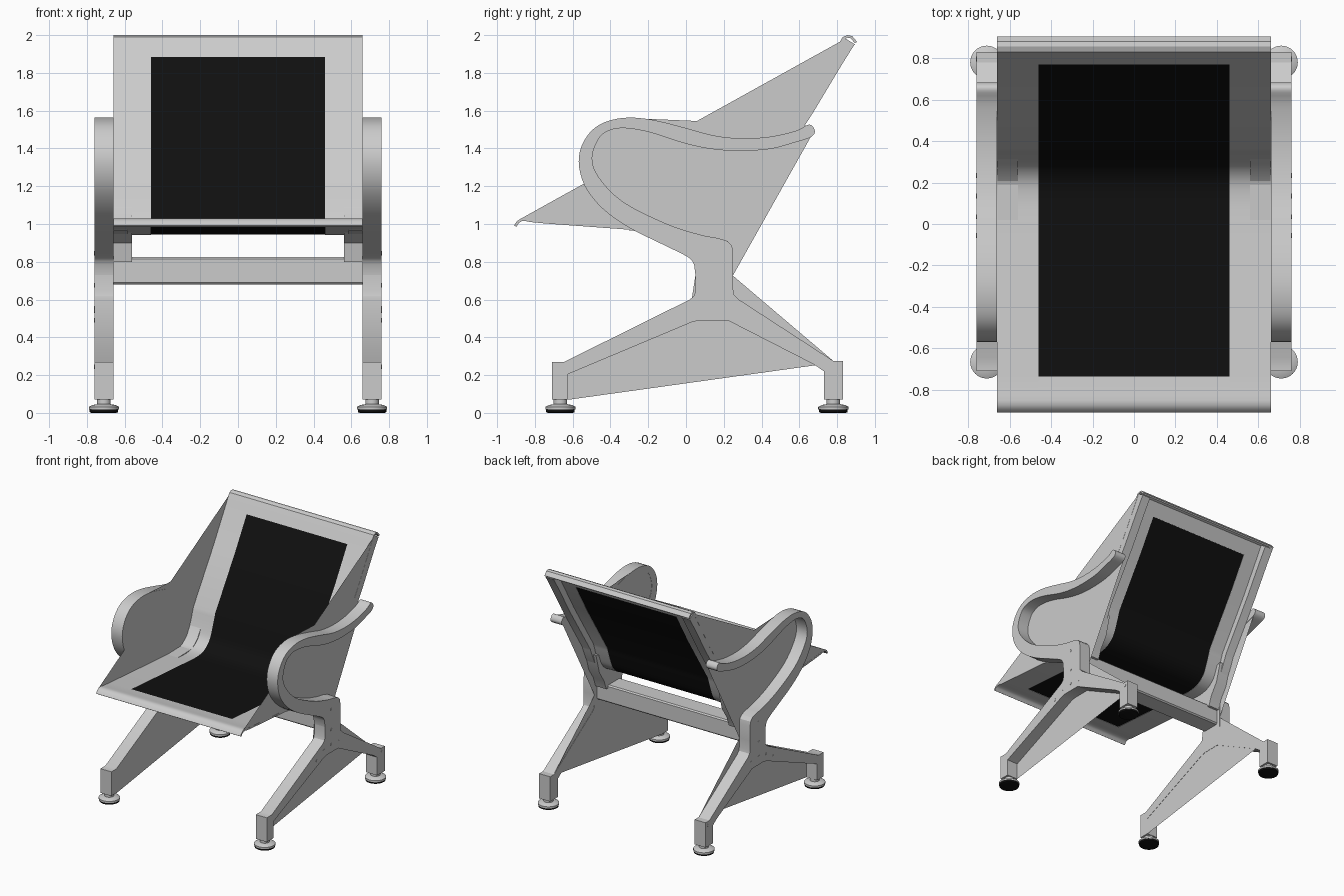
import bpy, bmesh, math
from mathutils import Vector

if "Cube" in bpy.data.objects:
    bpy.data.objects.remove(bpy.data.objects["Cube"])


def material(name, c):
    m = bpy.data.materials.new(name)
    m.diffuse_color = (c, c, c, 1)
    m.use_nodes = True
    m.node_tree.nodes["Principled BSDF"].inputs["Base Color"].default_value = m.diffuse_color
    return m


BLACK = material("black", 0.005)


def finish(name, bm, mirror=True, mat=None):
    bmesh.ops.recalc_face_normals(bm, faces=bm.faces[:])
    me = bpy.data.meshes.new(name)
    bm.to_mesh(me)
    bm.free()
    ob = bpy.data.objects.new(name, me)
    bpy.context.collection.objects.link(ob)
    if mat:
        me.materials.append(mat)
    bpy.ops.object.select_all(action='DESELECT')
    ob.select_set(True)
    bpy.context.view_layer.objects.active = ob
    bpy.ops.object.shade_smooth_by_angle(angle=math.radians(30))
    if mirror:
        mod = ob.modifiers.new("mirror", 'MIRROR')
        mod.use_mirror_merge = False
    return ob


def prism(name, pts, x0, x1=None, mirror=True, mat=None):
    """Side (y, z) outline extruded from x0 to x1; a flat sheet without x1."""
    bm = bmesh.new()
    f = bm.faces.new([bm.verts.new((x0, y, z)) for y, z in pts])
    if x1 is not None:
        r = bmesh.ops.extrude_face_region(bm, geom=[f], use_keep_orig=True)
        vs = [g for g in r['geom'] if isinstance(g, bmesh.types.BMVert)]
        bmesh.ops.translate(bm, verts=vs, vec=(x1 - x0, 0, 0))
    return finish(name, bm, mirror, mat)


def smooth(pts, n=4):
    """Catmull-Rom curve through the points."""
    p = [Vector(q) for q in pts]
    p = [2 * p[0] - p[1]] + p + [2 * p[-1] - p[-2]]
    out = []
    for a, b, c, d in zip(p, p[1:], p[2:], p[3:]):
        for i in range(n):
            t = i / n
            out.append(tuple(0.5 * (2 * b + (c - a) * t + (2 * a - 5 * b + 4 * c - d) * t * t
                                    + (3 * b - a - 3 * c + d) * t ** 3)))
    return out + [tuple(p[-2])]


def ribbon(pts, t0, t1=None):
    """Outline of a band lying below the path, thickness t0 to t1."""
    t1 = t0 if t1 is None else t1
    low = []
    for i, q in enumerate(pts):
        a, b = Vector(pts[max(i - 1, 0)]), Vector(pts[min(i + 1, len(pts) - 1)])
        d = (b - a).normalized()
        t = t0 + (t1 - t0) * i / (len(pts) - 1)
        low.append((q[0] + d.y * t, q[1] - d.x * t))
    return list(pts) + low[::-1]


def lathe(name, prof, x, y, mat=None, n=32):
    """Turned part around a vertical axis."""
    bm = bmesh.new()
    rings = [[bm.verts.new((x + r * math.cos(2 * math.pi * k / n), y + r * math.sin(2 * math.pi * k / n), z))
              for k in range(n)] for r, z in prof]
    for a, b in zip(rings, rings[1:]):
        for k in range(n):
            bm.faces.new((a[k], a[(k + 1) % n], b[(k + 1) % n], b[k]))
    bm.faces.new(rings[0])
    bm.faces.new(rings[-1])
    finish(name, bm, True, mat)


# Seat shell profile: front lip, sitting part, bend, backrest, top lip
lip_front = [(-0.91, 0.993), (-0.895, 1.015), (-0.875, 1.028), (-0.85, 1.03), (-0.82, 1.024), (-0.735, 1.016)]
middle = [(-0.735, 1.016), (-0.3, 0.984)] + smooth(
    [(0.0, 0.963), (0.12, 0.957), (0.21, 0.972), (0.28, 1.025), (0.32, 1.11), (0.36, 1.225)]) + [
    (0.62, 1.63), (0.77, 1.885)]
lip_top = [(0.77, 1.885), (0.79, 1.92), (0.815, 1.965), (0.83, 1.99), (0.855, 2.0), (0.88, 1.995), (0.905, 1.965)]
full = lip_front + middle[1:] + lip_top[1:]
prism("seat_side_border", ribbon(full, 0.014), 0.46, 0.66)
prism("seat_front_border", ribbon(lip_front, 0.014), -0.46, 0.46, False)
prism("seat_top_border", ribbon(lip_top, 0.014), -0.46, 0.46, False)
prism("seat_mesh_panel", ribbon(middle, 0.012), -0.46, 0.46, False, BLACK)

# Rails behind the seat, and thin side sheets between seat and back
prism("seat_rail", ribbon(middle[1:] + lip_top[1:4], 0.018, 0.075), 0.585, 0.659)
prism("seat_side_sheet", full[2:-4], 0.659)

# Cross beam and the brackets carrying the seat
prism("cross_beam", [(0.06, 0.69), (0.07, 0.68), (0.21, 0.68), (0.22, 0.69), (0.22, 0.815), (0.21, 0.825),
                     (0.07, 0.825), (0.06, 0.815)], -0.66, 0.66, False)
prism("seat_bracket", [(0.04, 0.80), (0.24, 0.80), (0.27, 0.88), (0.33, 0.97), (0.375, 1.13), (0.33, 1.12),
                       (0.27, 1.02), (0.2, 0.965), (-0.08, 0.96), (0.02, 0.9)], 0.56, 0.658)

# Armrest loop
inner = smooth([(0.17, 0.925), (0.07, 0.945), (-0.1, 1.0), (-0.33, 1.115), (-0.46, 1.245), (-0.497, 1.35),
                (-0.46, 1.455), (-0.4, 1.497), (-0.32, 1.507), (-0.19, 1.485), (0.0, 1.425), (0.15, 1.395),
                (0.3, 1.387), (0.45, 1.398), (0.57, 1.43), (0.655, 1.457), (0.682, 1.485), (0.672, 1.515),
                (0.645, 1.525), (0.58, 1.493), (0.45, 1.463), (0.3, 1.453), (0.15, 1.468), (0.0, 1.508),
                (-0.18, 1.552), (-0.33, 1.562), (-0.46, 1.525), (-0.54, 1.44), (-0.568, 1.33), (-0.535, 1.2),
                (-0.44, 1.08), (-0.3, 0.98), (-0.13, 0.895), (0.01, 0.825), (0.043, 0.785)])
prism("armrest", inner + [(0.05, 0.73), (0.25, 0.73), (0.25, 0.85), (0.243, 0.885), (0.22, 0.91)], 0.66, 0.76)
prism("armrest_sheet", [(0.05, 0.73), (0.25, 0.73), (0.66, 1.46), (0.645, 1.52)] + inner[25 * 4:], 0.662)

# Leg frame: hub with a front and a back leg
prism("leg_frame", [(0.05, 0.73), (0.05, 0.645), (0.043, 0.62), (0.02, 0.6), (-0.645, 0.27), (-0.71, 0.27),
                    (-0.71, 0.07), (-0.625, 0.07), (-0.625, 0.205), (0.03, 0.48), (0.07, 0.49), (0.22, 0.49),
                    (0.24, 0.48), (0.68, 0.255), (0.73, 0.22), (0.73, 0.07), (0.83, 0.07), (0.83, 0.275),
                    (0.78, 0.275), (0.28, 0.6), (0.255, 0.625), (0.25, 0.65), (0.25, 0.73)], 0.66, 0.76)
prism("leg_sheet", [(0.05, 0.73), (0.03, 0.6), (-0.645, 0.27), (-0.71, 0.27), (-0.71, 0.07), (-0.62, 0.07),
                    (0.67, 0.25), (0.83, 0.27), (0.78, 0.275), (0.25, 0.725)], 0.662)

# Bolt heads on the outer faces
for i, (y, z) in enumerate([(0.135, 0.845), (0.135, 0.675), (0.135, 0.555), (0.035, 0.54), (0.235, 0.545),
                            (-0.055, 0.49), (0.795, 0.245)]):
    ring = [(y + 0.012 * math.cos(k * math.pi / 6), z + 0.012 * math.sin(k * math.pi / 6)) for k in range(12)]
    prism(f"bolt_{i}", ring, 0.75, 0.762)

# Levelling feet
for side, y in (("front", -0.665), ("back", 0.78)):
    lathe(side + "_foot", [(0.08, 0.018), (0.08, 0.032), (0.06, 0.042), (0.036, 0.046), (0.036, 0.072)], 0.71, y)
    lathe(side + "_foot_pad", [(0.066, 0), (0.076, 0.004), (0.076, 0.018)], 0.71, y, BLACK)
